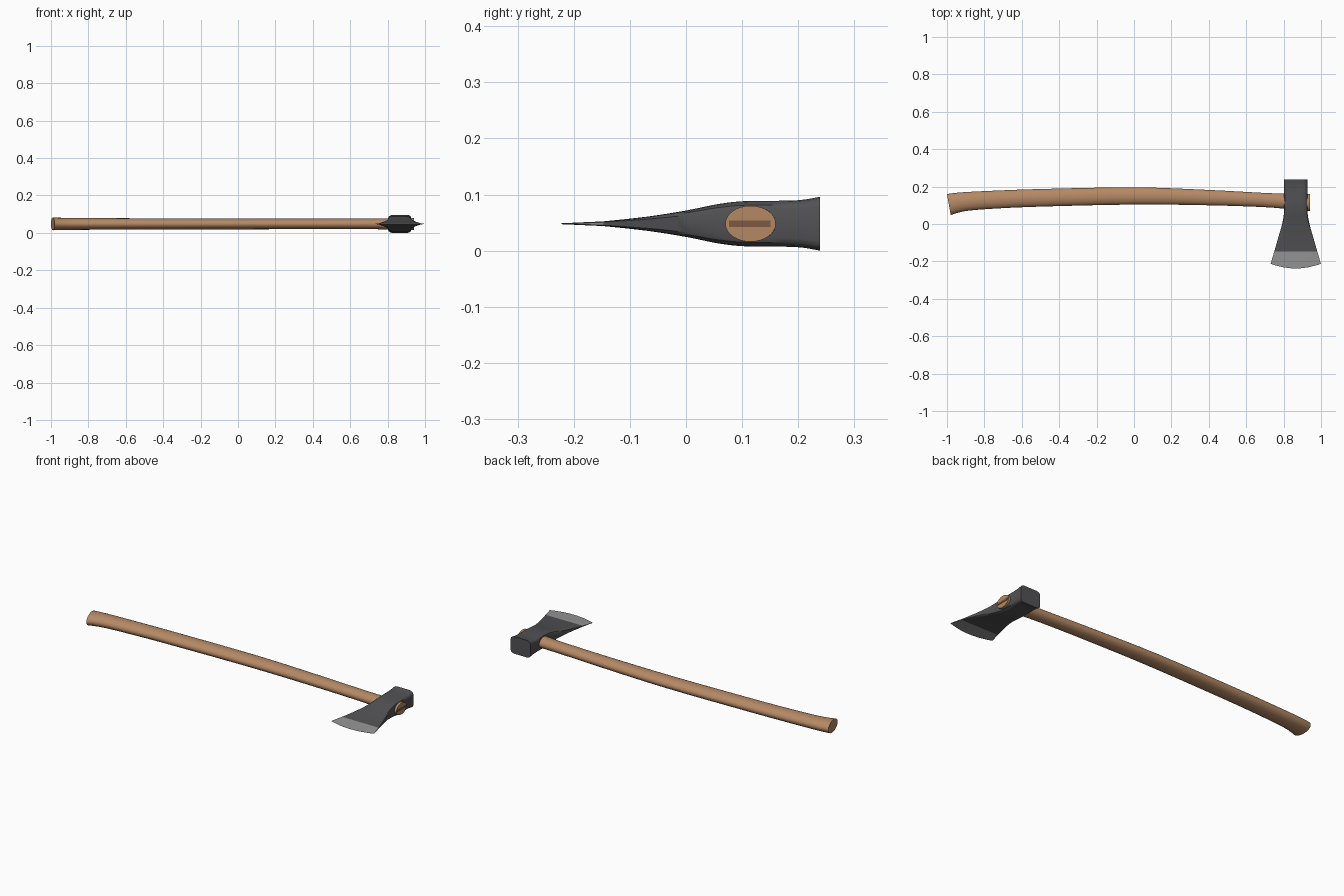
import bpy, bmesh
from math import cos, sin, pi
from mathutils import Vector

if "Cube" in bpy.data.objects:
    bpy.data.objects.remove(bpy.data.objects["Cube"])

ZC = 0.048   # height of the axe's mid plane
HX = 0.865   # centre of the head along the handle


def material(name, rgb):
    m = bpy.data.materials.new(name)
    m.diffuse_color = (*rgb, 1)
    m.use_nodes = True
    m.node_tree.nodes["Principled BSDF"].inputs["Base Color"].default_value = m.diffuse_color
    return m


def loft(name, rings, mat, angle=0.6):
    """Skin a list of closed rings and cap both ends."""
    bm = bmesh.new()
    loops = [[bm.verts.new(p) for p in r] for r in rings]
    n = len(loops[0])
    for a, b in zip(loops, loops[1:]):
        for i in range(n):
            j = (i + 1) % n
            bm.faces.new((a[i], a[j], b[j], b[i]))
    bm.faces.new(loops[0][::-1])
    bm.faces.new(loops[-1])
    bmesh.ops.recalc_face_normals(bm, faces=bm.faces)
    me = bpy.data.meshes.new(name)
    bm.to_mesh(me)
    bm.free()
    me.materials.append(mat)
    ob = bpy.data.objects.new(name, me)
    bpy.context.collection.objects.link(ob)
    bpy.context.view_layer.objects.active = ob
    ob.select_set(True)
    bpy.ops.object.shade_smooth_by_angle(angle=angle)
    ob.select_set(False)
    return ob


def smooth_rows(rows, steps):
    """Catmull-Rom interpolation through rows of parameters."""
    out = []
    for k in range(len(rows) - 1):
        p0, p1 = rows[max(k - 1, 0)], rows[k]
        p2, p3 = rows[k + 1], rows[min(k + 2, len(rows) - 1)]
        for s in range(steps):
            t = s / steps
            out.append([0.5 * (2 * b + (c - a) * t + (2 * a - 5 * b + 4 * c - d) * t * t
                               + (3 * b - a - 3 * c + d) * t ** 3)
                        for a, b, c, d in zip(p0, p1, p2, p3)])
    return out + [rows[-1]]


def head_ring(y, w, h, sag):
    """Rounded rectangle across the head; sag bows it towards the edge."""
    cx, cz = 0.022, 0.36 * h
    corner = [(w - cx + cx * cos(a), h - cz + cz * sin(a)) for a in (0, pi / 6, pi / 3, pi / 2)]
    half = corner + [((w - cx) * f, h) for f in (0.6, 0.2)]
    upper = half + [(-x, z) for x, z in reversed(half)]
    pts = upper + [(-x, -z) for x, z in upper]
    return [Vector((HX + x, y - sag * (1 - (x / w) ** 2), ZC + z)) for x, z in pts]


def handle_ring(x, yc, ry, rz, lean, n=32):
    """Oval across the handle; lean tilts the cut along x."""
    return [Vector((x - lean * cos(2 * pi * i / n), yc + ry * cos(2 * pi * i / n),
                    ZC + rz * sin(2 * pi * i / n))) for i in range(n)]


wood = material("wood", (0.46, 0.25, 0.13))
dark_wood = material("dark_wood", (0.20, 0.10, 0.05))
steel = material("dark_steel", (0.085, 0.085, 0.09))
edge_steel = material("edge_steel", (0.30, 0.30, 0.30))

# head body, poll to start of the bevel: y, half width, half thickness, sag
head = [(0.239, 0.062, 0.048, 0), (0.195, 0.062, 0.0415, 0), (0.11, 0.062, 0.0405, 0),
        (0.06, 0.063, 0.0355, 0), (0.0, 0.073, 0.0235, 0), (-0.07, 0.093, 0.0125, 0),
        (-0.147, 0.115, 0.0042, 0)]
loft("axe_head", [head_ring(*r) for r in smooth_rows(head, 4)], steel)

# ground cutting edge
bit = [(-0.147, 0.115, 0.0042, 0), (-0.18, 0.125, 0.0022, 0.012), (-0.213, 0.134, 0.0002, 0.025)]
loft("cutting_edge", [head_ring(*r) for r in smooth_rows(bit, 2)], edge_steel)

# curved handle, knob to eye: x, centre y, half depth, half thickness, lean
handle = [(-0.99, 0.104, 0.056, 0.034, 0.010), (-0.95, 0.113, 0.053, 0.033, 0.008),
          (-0.89, 0.121, 0.050, 0.032, 0.004), (-0.75, 0.130, 0.048, 0.031, 0),
          (-0.5, 0.140, 0.047, 0.030, 0), (0.0, 0.150, 0.046, 0.029, 0),
          (0.4, 0.141, 0.041, 0.028, 0), (0.7, 0.128, 0.038, 0.028, 0),
          (0.85, 0.119, 0.042, 0.031, 0), (0.94, 0.115, 0.045, 0.032, 0)]
loft("handle", [handle_ring(*r) for r in smooth_rows(handle, 4)], wood)

# wedge in the handle's end
bpy.ops.mesh.primitive_cube_add(size=1, location=(0.935, 0.114, ZC))
wedge = bpy.context.object
wedge.name = "wedge"
wedge.scale = (0.014, 0.074, 0.011)
wedge.data.materials.append(dark_wood)
